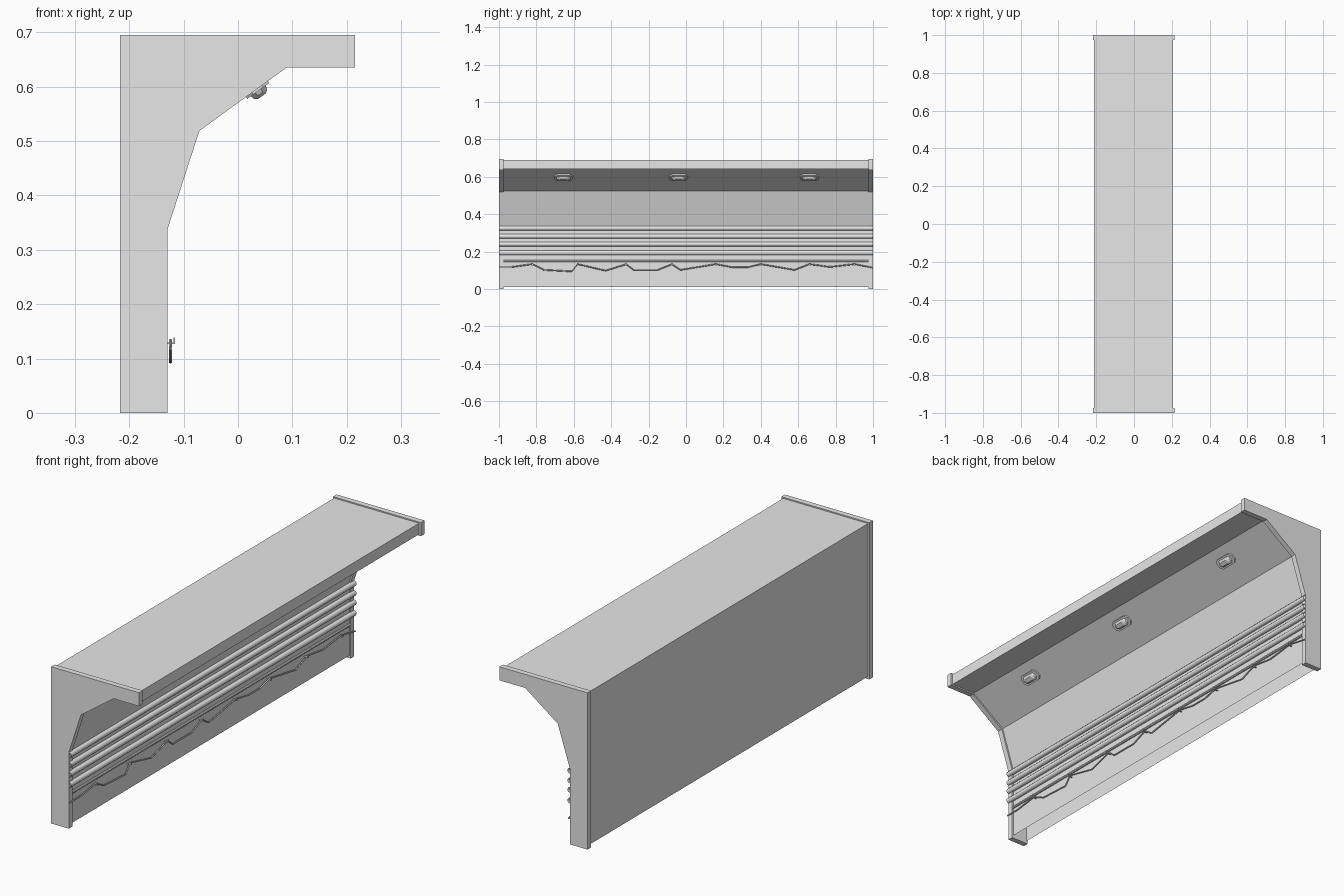
import bpy, bmesh, math
from mathutils import Vector, Matrix

cube = bpy.data.objects.get("Cube")
if cube:
    bpy.data.objects.remove(cube, do_unlink=True)

grey = bpy.data.materials.new("plain grey")
grey.use_nodes = True
GREY = (0.8, 0.8, 0.8, 1)
grey.diffuse_color = GREY
grey.node_tree.nodes["Principled BSDF"].inputs["Base Color"].default_value = GREY


def finish(name, bm):
    mesh = bpy.data.meshes.new(name)
    bm.to_mesh(mesh)
    bm.free()
    mesh.materials.append(grey)
    obj = bpy.data.objects.new(name, mesh)
    bpy.context.collection.objects.link(obj)
    return obj


def extrude(name, outline, y0, y1, closed=True):
    """Sweep an x-z outline along y, as a solid or as an open sheet."""
    bm = bmesh.new()
    near = [bm.verts.new((x, y0, z)) for x, z in outline]
    far = [bm.verts.new((x, y1, z)) for x, z in outline]
    n = len(outline)
    for i in range(n if closed else n - 1):
        j = (i + 1) % n
        bm.faces.new((near[i], near[j], far[j], far[i]))
    if closed:
        bm.faces.new(near)
        bm.faces.new(far)
    bmesh.ops.recalc_face_normals(bm, faces=bm.faces)
    return finish(name, bm)


def tube(name, points, radius, sides):
    """Open-ended faceted tube through points running mainly along y."""
    bm = bmesh.new()
    rings = []
    for p in points:
        ring = []
        for i in range(sides):
            a = math.tau * (i + 0.5) / sides
            ring.append(bm.verts.new(Vector(p) + radius * Vector((math.cos(a), 0, math.sin(a)))))
        rings.append(ring)
    for a, b in zip(rings, rings[1:]):
        for i in range(sides):
            j = (i + 1) % sides
            bm.faces.new((a[i], b[i], b[j], a[j]))
    return finish(name, bm)


def box(name, x, y, z, sx, sy, sz):
    bm = bmesh.new()
    bmesh.ops.create_cube(bm, size=1, matrix=Matrix.LocRotScale((x, y, z), None, (sx, sy, sz)))
    return finish(name, bm)


# End frames
CAP = [(-0.217, 0), (-0.13, 0), (-0.13, 0.337), (-0.071, 0.519),
       (0.089, 0.635), (0.215, 0.635), (0.215, 0.695), (-0.217, 0.695)]
extrude("front_end_frame", CAP, -1, -0.975)
extrude("back_end_frame", CAP, 0.975, 1)

# Hollow wall and canopy shell, open underneath
SHELL = [(-0.136, 0.012), (-0.136, 0.34), (-0.077, 0.524), (0.087, 0.641),
         (0.206, 0.641), (0.206, 0.69), (-0.211, 0.69), (-0.211, 0.012)]
extrude("wall_shell", SHELL, -0.975, 0.975, closed=False)

# Horizontal pipes
for i, z in enumerate((0.325, 0.282, 0.24, 0.193)):
    pipe = tube(f"pipe_{i + 1}", [(-0.13, -1, z), (-0.13, 1, z)], 0.012, 10)
    pipe.data.shade_smooth()
tube("thin_pipe", [(-0.133, -0.975, 0.15), (-0.133, 0.975, 0.15)], 0.006, 8)

# Sagging cable: position along the wall and height
CABLE = [(-1, 0.12), (-0.93, 0.12), (-0.82, 0.135), (-0.76, 0.104), (-0.61, 0.096),
         (-0.58, 0.135), (-0.43, 0.1), (-0.32, 0.134), (-0.28, 0.104), (-0.15, 0.104),
         (-0.075, 0.134), (-0.03, 0.104), (0.16, 0.135), (0.25, 0.118), (0.33, 0.118),
         (0.4, 0.135), (0.58, 0.104), (0.66, 0.135), (0.77, 0.12), (0.9, 0.135), (1, 0.116)]
tube("cable", [(-0.124, y, z - 0.002) for y, z in CABLE], 0.0035, 6)

# Cable hooks at the high points
for i, y in enumerate((-0.82, -0.58, -0.32, -0.075, 0.16, 0.4, 0.66, 0.9)):
    box(f"hook_arm_{i + 1}", -0.126, y, 0.128, 0.021, 0.005, 0.003)
    box(f"hook_tip_{i + 1}", -0.117, y, 0.133, 0.003, 0.005, 0.011)

# Lamps on the sloping ceiling: chamfered plate with a tapered lens
along = Vector((0.81, 0, 0.587)).normalized()
side = Vector((0, 1, 0))
out = Vector((along.z, 0, -along.x))


def lamp(name, y):
    centre = Vector((0.036, y, 0.594))
    bm = bmesh.new()
    # half length, half width, corner cut, height of each ring
    layers = [(0.05, 0.025, 0.014, -0.006), (0.05, 0.025, 0.014, 0.002),
              (0.037, 0.017, 0.01, 0.002), (0.034, 0.015, 0.01, 0.009),
              (0.022, 0.009, 0.005, 0.014)]
    rings = []
    for a, b, c, h in layers:
        corners = [(a, b - c), (a - c, b), (c - a, b), (-a, b - c),
                   (-a, c - b), (c - a, -b), (a - c, -b), (a, c - b)]
        rings.append([bm.verts.new(centre + side * u + along * v + out * h) for u, v in corners])
    for lo, hi in zip(rings, rings[1:]):
        for i in range(8):
            j = (i + 1) % 8
            bm.faces.new((lo[i], lo[j], hi[j], hi[i]))
    bm.faces.new(rings[-1])
    bm.faces.new(rings[0])
    bmesh.ops.recalc_face_normals(bm, faces=bm.faces)
    finish(name, bm)


for i, y in enumerate((-0.655, -0.04, 0.66)):
    lamp(f"ceiling_lamp_{i + 1}", y)
